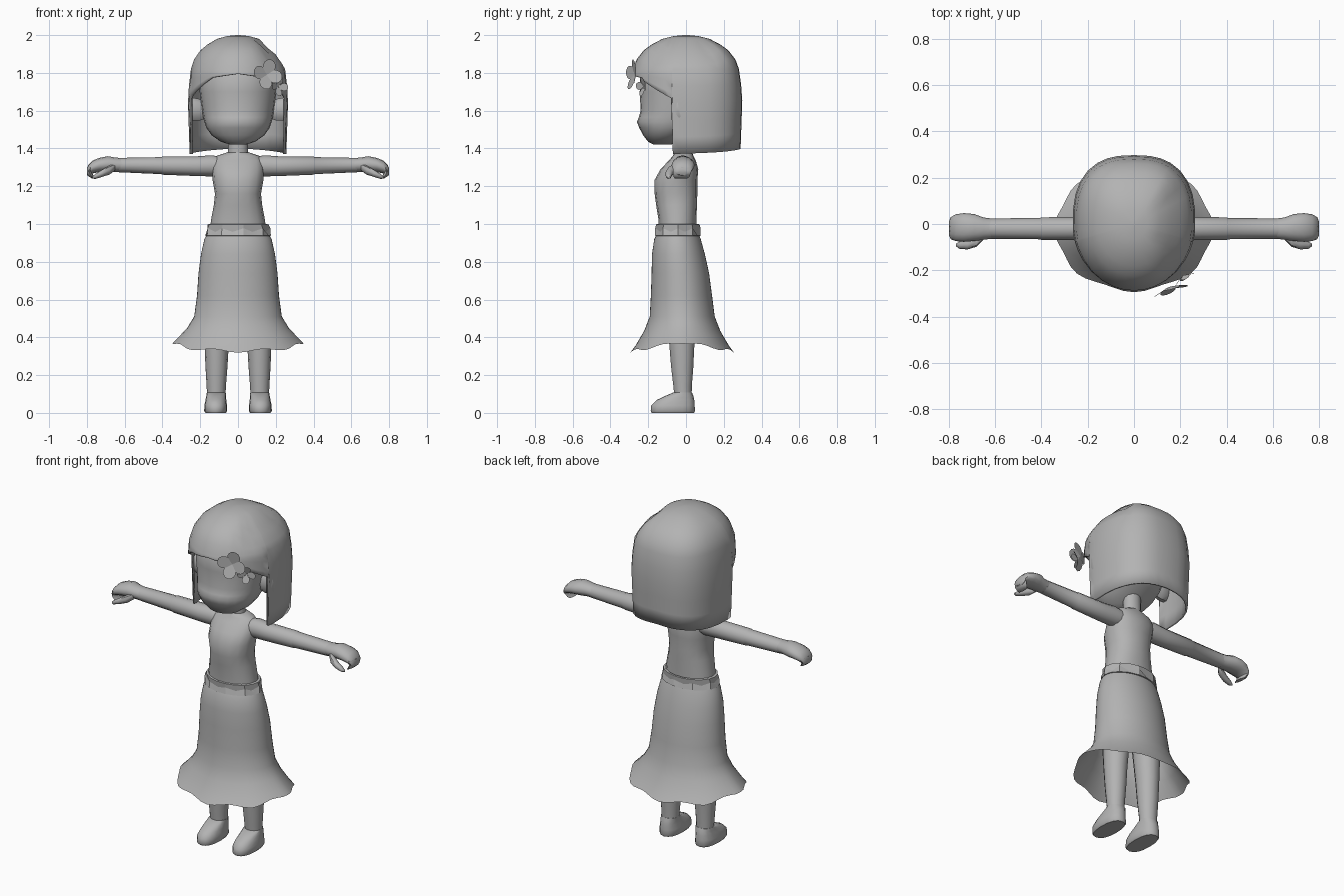
import bpy, bmesh, math
from mathutils import Vector

if "Cube" in bpy.data.objects:
    bpy.data.objects.remove(bpy.data.objects["Cube"])

grey = bpy.data.materials.new("plain grey")
grey.diffuse_color = (0.45, 0.45, 0.45, 1)
grey.use_nodes = True
grey.node_tree.nodes["Principled BSDF"].inputs["Base Color"].default_value = grey.diffuse_color


def finish(name, bm, mirror=False, angle=50):
    bmesh.ops.recalc_face_normals(bm, faces=bm.faces[:])
    me = bpy.data.meshes.new(name)
    bm.to_mesh(me)
    bm.free()
    me.materials.append(grey)
    ob = bpy.data.objects.new(name, me)
    bpy.context.collection.objects.link(ob)
    bpy.ops.object.select_all(action='DESELECT')
    ob.select_set(True)
    bpy.context.view_layer.objects.active = ob
    bpy.ops.object.shade_smooth_by_angle(angle=math.radians(angle))
    if mirror:
        ob.modifiers.new("Mirror", 'MIRROR')
    return ob


def spow(v, p):
    return math.copysign(abs(v) ** p, v)


def skin(bm, rings, caps=True):
    """Join rows of points into a tube."""
    rows = [[bm.verts.new(p) for p in r] for r in rings]
    n = len(rows[0])
    for r, s in zip(rows, rows[1:]):
        for i in range(n):
            j = (i + 1) % n
            bm.faces.new((r[i], r[j], s[j], s[i]))
    if caps:
        bm.faces.new(rows[0])
        bm.faces.new(rows[-1])


def loft(name, rings, axis='z', n=16, caps=True, mirror=False, power=1.0, angle=50):
    """Rings are (x, y, z, radius a, radius b) across the given axis."""
    bm = bmesh.new()
    rows = []
    for x, y, z, a, b in rings:
        row = []
        for i in range(n):
            t = math.tau * i / n
            u, v = a * spow(math.cos(t), power), b * spow(math.sin(t), power)
            row.append((x + u, y + v, z) if axis == 'z' else (x, y + u, z + v))
        rows.append(row)
    skin(bm, rows, caps)
    return finish(name, bm, mirror, angle)


def lerp(table, x):
    for (x0, y0), (x1, y1) in zip(table, table[1:]):
        if x <= x1:
            return y0 + (y1 - y0) * max(0, x - x0) / (x1 - x0)
    return table[-1][1]


# Torso and neck
loft("torso", [(0, -.045, .95, .15, .1), (0, -.045, 1.02, .143, .1), (0, -.05, 1.1, .128, .108),
               (0, -.053, 1.16, .122, .113), (0, -.054, 1.23, .134, .114),
               (0, -.035, 1.29, .138, .1), (0, -.02, 1.335, .135, .072),
               (0, -.015, 1.36, .115, .055), (0, -.015, 1.378, .062, .047)], power=.9)
loft("neck", [(0, -.015, 1.35, .058, .046), (0, -.015, 1.40, .052, .044),
              (0, -.02, 1.52, .052, .044)], n=12)

# Arms
loft("arm", [(.09, -.018, 1.306, .05, .05), (.14, -.018, 1.308, .053, .056),
             (.22, -.02, 1.306, .05, .052), (.40, -.02, 1.309, .049, .048),
             (.405, -.02, 1.309, .046, .045), (.63, -.02, 1.312, .044, .038)],
     axis='x', n=12, mirror=True)

# Hands with a thumb and two finger groups
loft("hand", [(.60, -.02, 1.312, .042, .036), (.65, -.02, 1.314, .048, .038),
              (.69, -.015, 1.317, .058, .042), (.735, -.015, 1.312, .062, .038),
              (.77, -.016, 1.302, .058, .034), (.792, -.018, 1.284, .048, .03),
              (.80, -.02, 1.275, .03, .016)], axis='x', n=12, mirror=True)
loft("fingertips", [(.782, -.02, 1.30, .016, .05), (.786, -.022, 1.27, .014, .047),
                    (.775, -.024, 1.25, .014, .042), (.765, -.026, 1.242, .009, .034)],
     n=8, mirror=True)
loft("thumb", [(.65, -.052, 1.302, .015, .018), (.68, -.076, 1.286, .022, .024),
               (.72, -.090, 1.268, .02, .019), (.755, -.092, 1.252, .015, .013),
               (.77, -.09, 1.246, .006, .006)], axis='x', n=8, mirror=True)

# Belt: faceted folded band
bm = bmesh.new()
rows = []
for k, (z, rx, ry) in enumerate([(1.0, .148, .108), (.998, .162, .117),
                                 (.968, .163, .114), (.938, .174, .122), (.936, .158, .11)]):
    row = []
    for i in range(18):
        t = math.tau * i / 18
        w = .008 * (-1) ** i if k == 2 else 0
        row.append(((rx + w) * math.cos(t), -.043 + (ry + w) * math.sin(t), z + 1.2 * w))
    rows.append(row)
skin(bm, rows, False)
finish("belt", bm, angle=18)

# Skirt with a flared wavy hem
bm = bmesh.new()
rows = []
for z, cy, rx, ry, hem in [(.96, -.043, .155, .105, 0), (.92, -.045, .178, .123, 0),
                           (.84, -.04, .196, .14, 0), (.74, -.03, .209, .152, 0),
                           (.62, -.024, .217, .162, 0), (.51, -.02, .232, .172, 0),
                           (.45, -.02, .268, .2, .3), (.395, -.02, .318, .243, .75),
                           (.372, -.02, .34, .268, 1)]:
    row = []
    for i in range(48):
        t = math.tau * i / 48
        r = 1 + .025 * hem * math.cos(8 * t)
        drop = hem * (.048 * abs(math.sin(t)) + .008 * math.cos(8 * t) - .003)
        row.append((rx * r * math.cos(t), cy + ry * r * math.sin(t), z - drop))
    rows.append(row)
skin(bm, rows, False)
finish("skirt", bm)

# Legs and shoes
loft("leg", [(.115, -.015, .07, .048, .046), (.115, -.018, .14, .051, .05),
             (.114, -.02, .24, .058, .06), (.113, -.022, .36, .064, .068),
             (.105, -.025, .62, .08, .085)], n=14, mirror=True)
loft("shoe", [(.118, -.07, 0, .054, .112), (.118, -.07, .01, .061, .117),
              (.118, -.069, .04, .06, .115), (.117, -.056, .068, .055, .1),
              (.116, -.035, .09, .052, .074), (.115, -.018, .108, .05, .05)],
     n=16, mirror=True, power=.85)

# Head and ears
loft("head", [(0, -.125, 1.42, .04, .045), (0, -.12, 1.435, .09, .08),
              (0, -.105, 1.47, .14, .122), (0, -.085, 1.51, .168, .163),
              (0, -.07, 1.54, .178, .19), (0, -.06, 1.565, .184, .19),
              (0, -.05, 1.60, .19, .19), (0, -.04, 1.70, .203, .205),
              (0, -.02, 1.80, .21, .222), (0, 0, 1.88, .16, .17)], n=24, power=.95)
loft("ear", [(.18, -.03, 1.60, .026, .048), (.205, -.034, 1.605, .034, .06),
             (.25, -.036, 1.61, .036, .064), (.262, -.03, 1.61, .022, .046)],
     axis='x', n=10, mirror=True)

# Bobbed hair: a dome whose lower edge rises over the face
scale = [(1.36, .965), (1.65, 1), (1.8, .965), (1.87, .88), (1.92, .75), (1.95, .61),
         (1.98, .42), (1.995, .22), (2.0, .03)]
edge = [(0, 1.795), (32, 1.775), (58, 1.71), (75, 1.665), (76, 1.37), (120, 1.38), (180, 1.4)]
angles = [0, 10, 20, 32, 45, 58, 68, 75, 76, 85, 97, 110, 123, 136, 149, 160, 170]
angles = angles + [180] + [-a for a in reversed(angles[1:])]
heights = [2.0, 1.995, 1.98, 1.95, 1.92, 1.87, 1.82]
rows = []
for k in range(len(heights) + 5):
    row = []
    for a in angles:
        low = lerp(edge, abs(a))
        z = heights[k] if k < len(heights) else 1.82 + (low - 1.82) * (k - 6) / 5
        s = lerp(scale, z)
        t = math.radians(a)
        p = 1 if abs(a) < 90 else .78
        x = .266 * s * spow(math.sin(t), p)
        y = -.298 * s * spow(math.cos(t), p)
        if x > .125 and y < .17 and z > 1.84:      # step beside the parting
            z -= .022
        row.append((x, y, z))
    rows.append(row)
bm = bmesh.new()
skin(bm, rows, False)
bm.faces.new([v for v in bm.verts if v.co.z > 1.9995])
hair = finish("hair", bm, angle=40)
shell = hair.modifiers.new("Thickness", 'SOLIDIFY')
shell.thickness = .012
shell.offset = -1


# Hair flowers: flat round petals around a centre
def flower(name, centre, normal, count, reach, radius, turn):
    bm = bmesh.new()
    c, nrm = Vector(centre), Vector(normal).normalized()
    u = nrm.cross(Vector((0, 0, 1))).normalized()
    v = u.cross(nrm)
    for k in range(count):
        t = turn + math.tau * k / count
        d = u * math.cos(t) + v * math.sin(t)
        e = nrm.cross(d)
        ring = []
        for i in range(12):
            w = math.tau * i / 12
            f, g = reach + radius * math.cos(w), radius * math.sin(w)
            ring.append(bm.verts.new(c + d * f + e * g + nrm * (.012 * f / reach)))
        hub = bm.verts.new(c)
        for i in range(12):
            bm.faces.new((hub, ring[i], ring[(i + 1) % 12]))
    finish(name, bm)


flower("large_flower", (.152, -.272, 1.79), (.35, -1, .1), 4, .045, .036, .25 + math.pi / 2)
flower("small_flower", (.212, -.222, 1.728), (.6, -1, 0), 4, .03, .021, .1)
